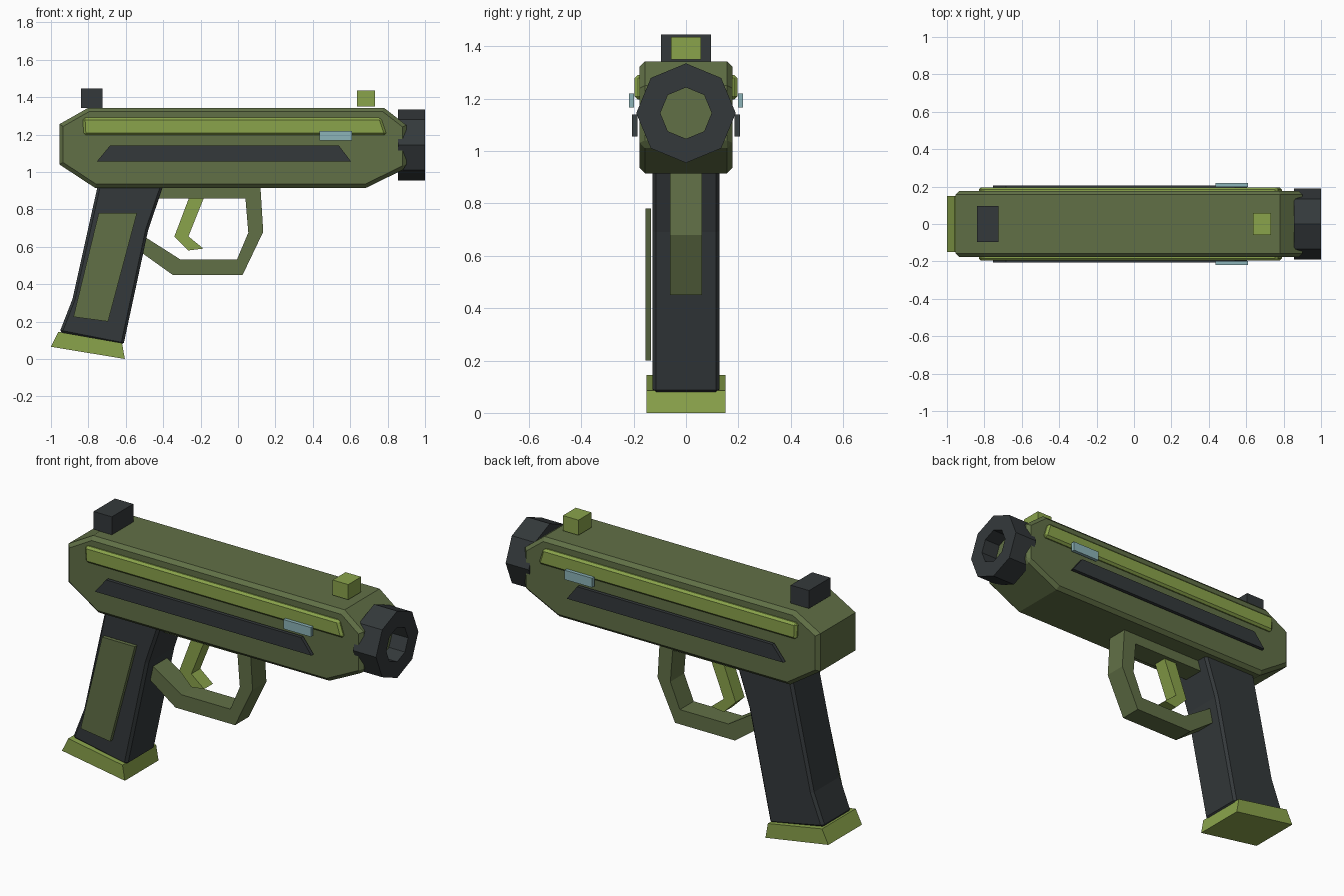
import bpy, bmesh, math

if "Cube" in bpy.data.objects:
    bpy.data.objects.remove(bpy.data.objects["Cube"])


def material(name, srgb):
    m = bpy.data.materials.new(name)
    m.diffuse_color = [((c / 255 + 0.055) / 1.055) ** 2.4 for c in srgb] + [1]
    m.use_nodes = True
    m.node_tree.nodes["Principled BSDF"].inputs["Base Color"].default_value = m.diffuse_color
    return m


OLIVE = material("olive", (97, 112, 70))
LIME = material("lime", (138, 163, 75))
DARK = material("charcoal", (52, 57, 59))
BLUE = material("pale_blue", (140, 180, 184))


def finish(name, bm, mat, bevel=0):
    bmesh.ops.recalc_face_normals(bm, faces=bm.faces)
    me = bpy.data.meshes.new(name)
    bm.to_mesh(me)
    bm.free()
    me.materials.append(mat)
    ob = bpy.data.objects.new(name, me)
    bpy.context.collection.objects.link(ob)
    if bevel:
        mod = ob.modifiers.new("chamfer", 'BEVEL')
        mod.width = bevel
        mod.segments = 1
        mod.limit_method = 'ANGLE'
        mod.angle_limit = math.radians(62)
    return ob


def slab(name, profile, y0, y1, mat, bevel=0):
    """Extrude an (x, z) profile from y0 to y1."""
    bm = bmesh.new()
    face = bm.faces.new([bm.verts.new((x, y0, z)) for x, z in profile])
    ext = bmesh.ops.extrude_face_region(bm, geom=[face], use_keep_orig=True)
    moved = [v for v in ext['geom'] if isinstance(v, bmesh.types.BMVert)]
    bmesh.ops.translate(bm, vec=(0, y1 - y0, 0), verts=moved)
    return finish(name, bm, mat, bevel)


def both_sides(name, profile, y0, y1, mat, bevel=0):
    slab(name + "_right", profile, -y1, -y0, mat, bevel)
    slab(name + "_left", profile, y0, y1, mat, bevel)


def rect(x0, x1, z0, z1):
    return [(x0, z0), (x1, z0), (x1, z1), (x0, z1)]


# Main body
slab("body", [(-0.955, 1.255), (-0.80, 1.343), (0.78, 1.343), (0.90, 1.25),
              (0.90, 1.02), (0.685, 0.915), (-0.765, 0.915), (-0.955, 1.04)],
     -0.177, 0.177, OLIVE, 0.02)

# Side rails, stripes and indicator lights
both_sides("side_rail", [(-0.83, 1.29), (0.765, 1.29), (0.795, 1.197), (-0.825, 1.197)],
           0.155, 0.196, LIME, 0.012)
both_sides("side_stripe", [(-0.755, 1.055), (-0.685, 1.14), (0.54, 1.14), (0.605, 1.055)],
           0.186, 0.206, DARK)
both_sides("indicator", rect(0.437, 0.61, 1.167, 1.22), 0.198, 0.218, BLUE)

# Muzzle ring: eight-sided, hollow
bm = bmesh.new()
loops = []
for i in range(8):
    a = i * math.pi / 4
    loops.append([bm.verts.new((x, r * math.sin(a), 1.145 + r * math.cos(a)))
                  for x, r in ((0.855, 0.19), (1, 0.19), (1, 0.098), (0.855, 0.098))])
for i in range(8):
    a, b = loops[i], loops[(i + 1) % 8]
    for j in range(4):
        k = (j + 1) % 4
        bm.faces.new((a[j], a[k], b[k], b[j]))
finish("muzzle_ring", bm, DARK)

# Sights
slab("rear_sight", rect(-0.84, -0.725, 1.343, 1.445), -0.096, 0.096, DARK)
slab("front_sight", rect(0.635, 0.733, 1.35, 1.436), -0.058, 0.058, LIME)

# Grip with one side panel and base plate
slab("grip", [(-0.747, 0.94), (-0.395, 0.94), (-0.48, 0.69), (-0.613, 0.073),
              (-0.955, 0.14), (-0.885, 0.32)], -0.128, 0.128, DARK, 0.014)
slab("grip_panel", [(-0.745, 0.78), (-0.54, 0.78), (-0.695, 0.2), (-0.88, 0.225)],
     -0.155, -0.134, OLIVE)
slab("grip_base", [(-0.96, 0.145), (-1.0, 0.065), (-0.605, 0.0), (-0.62, 0.085)],
     -0.151, 0.151, LIME)

# Trigger guard and trigger
slab("trigger_guard", [(-0.44, 0.918), (0.12, 0.918), (0.135, 0.68), (0.025, 0.45),
                       (-0.35, 0.45), (-0.525, 0.575), (-0.51, 0.66), (-0.31, 0.533),
                       (-0.005, 0.533), (0.055, 0.675), (0.04, 0.857), (-0.44, 0.857)],
     -0.062, 0.062, OLIVE)
slab("trigger", [(-0.255, 0.88), (-0.175, 0.88), (-0.265, 0.655), (-0.185, 0.59),
                 (-0.265, 0.58), (-0.34, 0.655)], -0.04, 0.04, LIME)
